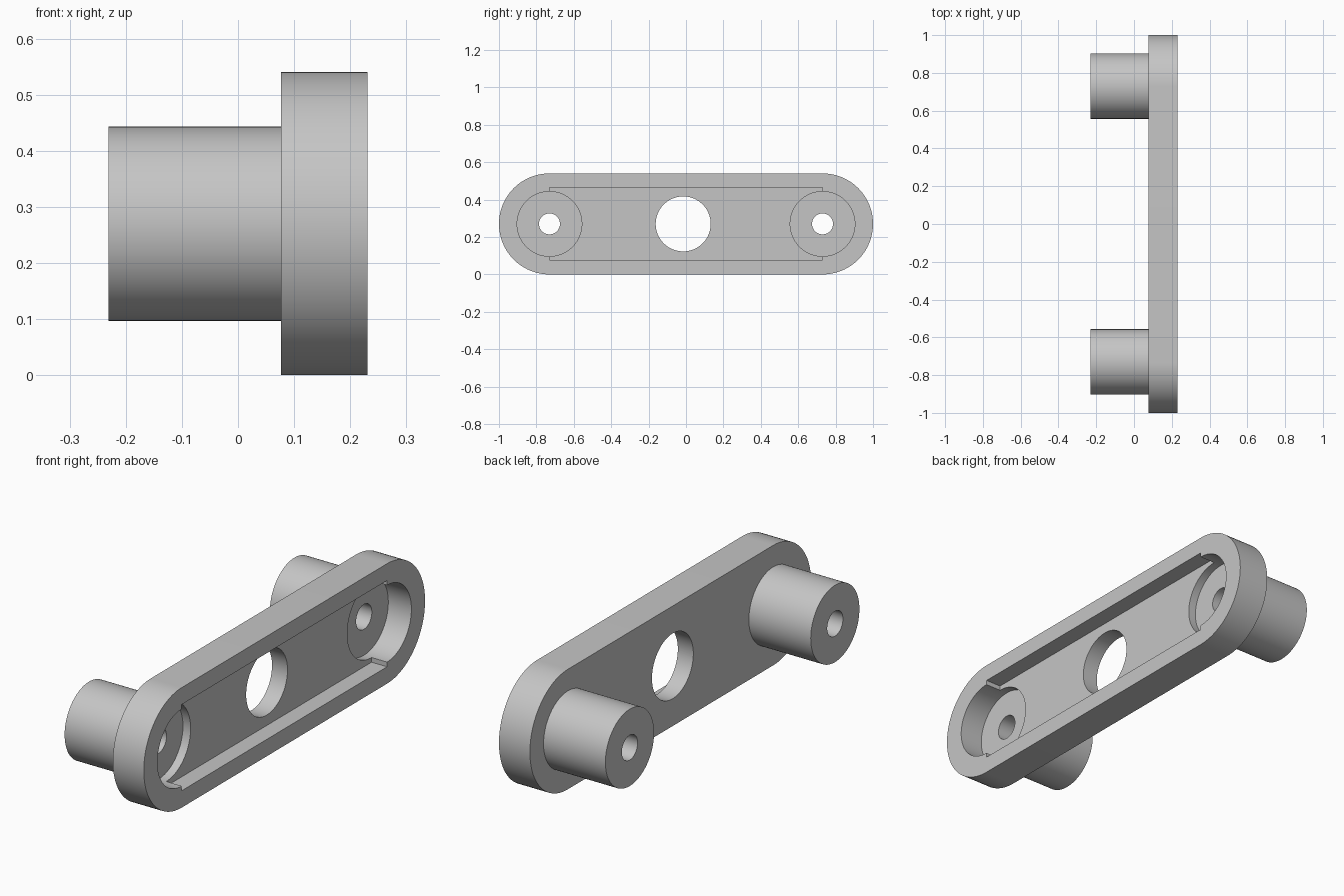
import bpy, bmesh, math
from mathutils import Matrix, Vector

if "Cube" in bpy.data.objects:
    bpy.data.objects.remove(bpy.data.objects["Cube"], do_unlink=True)

# Main dimensions
BACK, FACE, REAR = 0.077, 0.231, -0.231
MID_Z, END_Y = 0.27, 0.73
PLATE_R, POST_R, BORE_R, HOLE_R = 0.27, 0.173, 0.056, 0.147
SLOT_HALF = 0.194
SLOT_FLOOR, POCKET_FLOOR = 0.154, 0.116
SEGMENTS = 96

grey = bpy.data.materials.new("grey metal")
grey.use_nodes = True
grey.diffuse_color = (0.56, 0.56, 0.56, 1)
grey.node_tree.nodes["Principled BSDF"].inputs["Base Color"].default_value = grey.diffuse_color


def prism(name, outline, x0, x1):
    """Extrude a (y, z) outline along x."""
    bm = bmesh.new()
    base = bm.faces.new([bm.verts.new((x0, y, z)) for y, z in outline])
    new = bmesh.ops.extrude_face_region(bm, geom=[base])["geom"]
    verts = [v for v in new if isinstance(v, bmesh.types.BMVert)]
    bmesh.ops.translate(bm, verts=verts, vec=(x1 - x0, 0, 0))
    bmesh.ops.recalc_face_normals(bm, faces=bm.faces)
    mesh = bpy.data.meshes.new(name)
    bm.to_mesh(mesh)
    bm.free()
    mesh.materials.append(grey)
    obj = bpy.data.objects.new(name, mesh)
    bpy.context.collection.objects.link(obj)
    return obj


def arc(y, z, r, start, sweep, n):
    return [(y + r * math.cos(start + sweep * i / n),
             z + r * math.sin(start + sweep * i / n)) for i in range(n + 1)]


def cylinder(name, y, r, x0, x1):
    return prism(name, arc(y, MID_Z, r, 0, math.tau, SEGMENTS)[:-1], x0, x1)


def combine(target, tool, operation):
    """Apply a boolean and discard the helper."""
    tool.hide_render = True
    mod = target.modifiers.new(tool.name, "BOOLEAN")
    mod.operation, mod.solver, mod.object = operation, "EXACT", tool
    bpy.context.view_layer.objects.active = target
    bpy.ops.object.modifier_apply(modifier=mod.name)
    bpy.data.objects.remove(tool, do_unlink=True)


# Plate with rounded ends
half = SEGMENTS // 2
outline = (arc(END_Y, MID_Z, PLATE_R, -math.pi / 2, math.pi, half)
           + arc(-END_Y, MID_Z, PLATE_R, math.pi / 2, math.pi, half))
body = prism("mounting_plate_with_posts", outline, BACK, FACE)

# Rear posts
for side in (-1, 1):
    combine(body, cylinder("post", side * END_Y, POST_R, REAR, BACK + 0.02), "UNION")

# Long shallow slot in the face
low, high = MID_Z - SLOT_HALF, MID_Z + SLOT_HALF
slot = [(-END_Y, low), (END_Y, low), (END_Y, high), (-END_Y, high)]
combine(body, prism("slot_cutter", slot, SLOT_FLOOR, FACE + 0.1), "DIFFERENCE")

# Deeper round pockets and screw bores through the posts
for side in (-1, 1):
    y = side * END_Y
    combine(body, cylinder("pocket_cutter", y, POST_R, POCKET_FLOOR, FACE + 0.2), "DIFFERENCE")
    combine(body, cylinder("bore_cutter", y, BORE_R, REAR - 0.1, FACE + 0.3), "DIFFERENCE")

# Large central opening, slightly off centre
combine(body, cylinder("opening_cutter", -0.015, HOLE_R, 0, FACE + 0.3), "DIFFERENCE")

# Smooth round walls, keep edges sharp
bpy.ops.object.select_all(action="DESELECT")
body.select_set(True)
bpy.context.view_layer.objects.active = body
bpy.ops.object.shade_smooth_by_angle(angle=math.radians(30))
